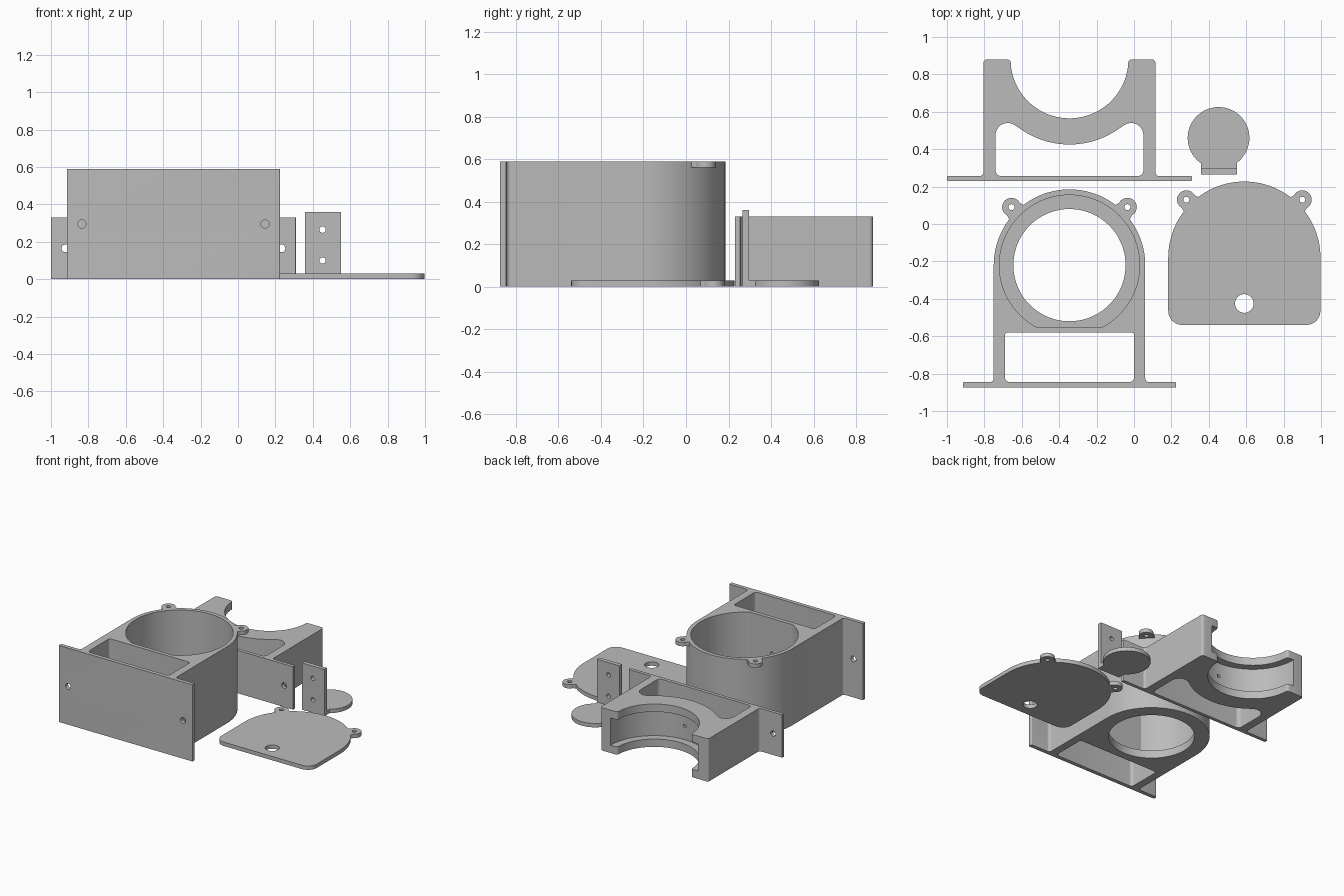
import bpy, bmesh, math
from mathutils import Vector, Matrix

if "Cube" in bpy.data.objects:
    bpy.data.objects.remove(bpy.data.objects["Cube"])

grey = bpy.data.materials.new("grey plastic")
grey.diffuse_color = (0.5, 0.5, 0.5, 1)
grey.use_nodes = True
grey.node_tree.nodes["Principled BSDF"].inputs["Base Color"].default_value = grey.diffuse_color


def rounded(corners, steps=6):
    """Turn (x, y, radius) corners into an outline with filleted corners."""
    out, n = [], len(corners)
    for i, c in enumerate(corners):
        p, r = Vector(c[:2]), c[2] if len(c) > 2 else 0
        if r == 0:
            out.append(p)
            continue
        a = (Vector(corners[i - 1][:2]) - p).normalized()
        b = (Vector(corners[(i + 1) % n][:2]) - p).normalized()
        half = a.angle(b) / 2
        t = r / math.tan(half)
        mid = p + (a + b).normalized() * (r / math.sin(half))
        v0, v1 = p + a * t - mid, p + b * t - mid
        sweep = v0.angle_signed(v1)
        for k in range(steps + 1):
            out.append(mid + Matrix.Rotation(-sweep * k / steps, 2) @ v0)
    return out


def arc(cx, cy, r, a0, a1, n=48):
    return [(cx + r * math.cos(math.radians(a0 + (a1 - a0) * k / n)),
             cy + r * math.sin(math.radians(a0 + (a1 - a0) * k / n))) for k in range(n + 1)]


def prism(name, outline, z0, z1):
    bm = bmesh.new()
    face = bm.faces.new([bm.verts.new((p[0], p[1], z0)) for p in outline])
    top = bmesh.ops.extrude_face_region(bm, geom=[face])["geom"]
    bmesh.ops.translate(bm, vec=(0, 0, z1 - z0), verts=[v for v in top if isinstance(v, bmesh.types.BMVert)])
    bmesh.ops.recalc_face_normals(bm, faces=bm.faces)
    me = bpy.data.meshes.new(name)
    bm.to_mesh(me)
    bm.free()
    me.materials.append(grey)
    ob = bpy.data.objects.new(name, me)
    bpy.context.collection.objects.link(ob)
    return ob


def disc(x, y, r, z0, z1, n=32):
    return prism("disc", arc(x, y, r, 0, 360, n)[:-1], z0, z1)


def hole_y(x, z, r, y0, y1):
    """Round cutter running along y."""
    ob = disc(0, 0, r, y0, y1, 24)
    ob.data.transform(Matrix.Translation((x, 0, z)) @ Matrix.Rotation(-math.pi / 2, 4, 'X'))
    return ob


def combine(ob, tool, op):
    bpy.context.view_layer.objects.active = ob
    m = ob.modifiers.new("bool", 'BOOLEAN')
    m.object, m.operation, m.solver = tool, op, 'EXACT'
    bpy.ops.object.modifier_apply(modifier=m.name)
    bpy.data.objects.remove(tool, do_unlink=True)


def cut(ob, tool):
    combine(ob, tool, 'DIFFERENCE')


def add(ob, tool):
    combine(ob, tool, 'UNION')


def add_ears(ob, cx, cy, z0, z1):
    """Two screw ears on the diagonals of a round end."""
    for s in (-1, 1):
        x, y = cx + s * 0.31, cy + 0.31
        d, w = Vector((s, 1)).normalized(), Vector((-1, s)).normalized() * 0.055
        c, e = Vector((cx, cy)) + d * 0.37, Vector((x, y)) - d * 0.012
        add(ob, prism("neck", [c + w * 1.15, c - w * 1.15, e - w * 0.86, e + w * 0.86], z0, z1))
        add(ob, disc(x, y, 0.05, z0, z1))
        cut(ob, disc(x, y, 0.016, z0 - 0.05, z1 + 0.05, 20))


CX = -0.345

# Round housing with mounting flange
H = 0.59
housing = prism("round_housing", rounded(
    arc(CX, -0.22, 0.405, 0, 180, 64) +
    [(-0.75, -0.845, 0.02), (-0.915, -0.845, 0.006), (-0.915, -0.875, 0.006),
     (0.225, -0.875, 0.006), (0.225, -0.845, 0.006), (0.06, -0.845, 0.02)]), 0, H)
add_ears(housing, CX, -0.22, H - 0.03, H)
a = math.degrees(math.asin(0.33 / 0.375))
cut(housing, prism("chamber", arc(CX, -0.22, 0.375, -a, 180 + a, 80), 0.06, H + 0.1))
cut(housing, disc(CX, -0.22, 0.30, -0.1, 0.1, 80))
cut(housing, prism("window", rounded(
    [(-0.69, -0.845, 0.025), (0.0, -0.845, 0.025), (0.0, -0.58, 0.015), (-0.69, -0.58, 0.015)]), -0.1, H + 0.1))
for s in (-1, 1):
    cut(housing, hole_y(CX + s * 0.49, 0.295, 0.022, -1, -0.8))
cut(housing, hole_y(CX, 0.32, 0.012, -0.62, -0.5))

# Half-round cradle with mounting flange
K, CY = 0.33, 0.88
cradle = prism("half_round_cradle", rounded(
    [(-1.0, 0.23, 0.005), (0.31, 0.23, 0.005), (0.31, 0.256, 0.005), (0.115, 0.256, 0.02),
     (0.115, CY, 0.02), (-0.03, CY, 0.02)] + arc(CX, CY, 0.315, -8, -172, 56) +
    [(-0.66, CY, 0.02), (-0.805, CY, 0.02), (-0.805, 0.256, 0.02), (-1.0, 0.256, 0.005)]), 0, K)
cut(cradle, disc(CX, CY, 0.372, 0.06, K - 0.06, 96))
lobe_l, lobe_r = arc(-0.675, 0.475, 0.065, 180, 55, 14), arc(-0.015, 0.475, 0.065, 125, 0, 14)
cut(cradle, prism("window", rounded(
    [(0.05, 0.256, 0.03), (-0.74, 0.256, 0.03)] + lobe_l + arc(CX, CY, 0.455, 237, 303, 32) + lobe_r), -0.1, K + 0.1))
cut(cradle, hole_y(CX, K / 2, 0.012, 0.4, 0.6))
for s in (-1, 1):
    cut(cradle, hole_y(CX + s * 0.577, K / 2, 0.021, 0.1, 0.3))

# Flat lid with screw ears and a cable hole
lid = prism("lid", rounded(arc(0.59, -0.18, 0.407, 0, 180, 64) +
                           [(0.183, -0.54, 0.075), (0.997, -0.54, 0.075)]), 0, 0.03)
add_ears(lid, 0.59, -0.18, 0, 0.03)
cut(lid, disc(0.59, -0.425, 0.05, -0.1, 0.1))

# Round foot with an upright drilled tab
tab = disc(0.452, 0.46, 0.165, 0, 0.03, 64)
tab.name = tab.data.name = "foot_with_tab"
add(tab, prism("neck", [(0.358, 0.28), (0.55, 0.28), (0.55, 0.40), (0.358, 0.40)], 0, 0.03))
add(tab, prism("upright", [(0.358, 0.265), (0.55, 0.265), (0.55, 0.297), (0.358, 0.297)], 0, 0.36))
for z in (0.10, 0.265):
    cut(tab, hole_y(0.452, z, 0.017, 0.2, 0.36))

# Smooth the curved walls, keep the corners crisp
for ob in (housing, cradle, lid, tab):
    bpy.ops.object.select_all(action='DESELECT')
    ob.select_set(True)
    bpy.context.view_layer.objects.active = ob
    bpy.ops.object.shade_smooth_by_angle(angle=math.radians(30))
